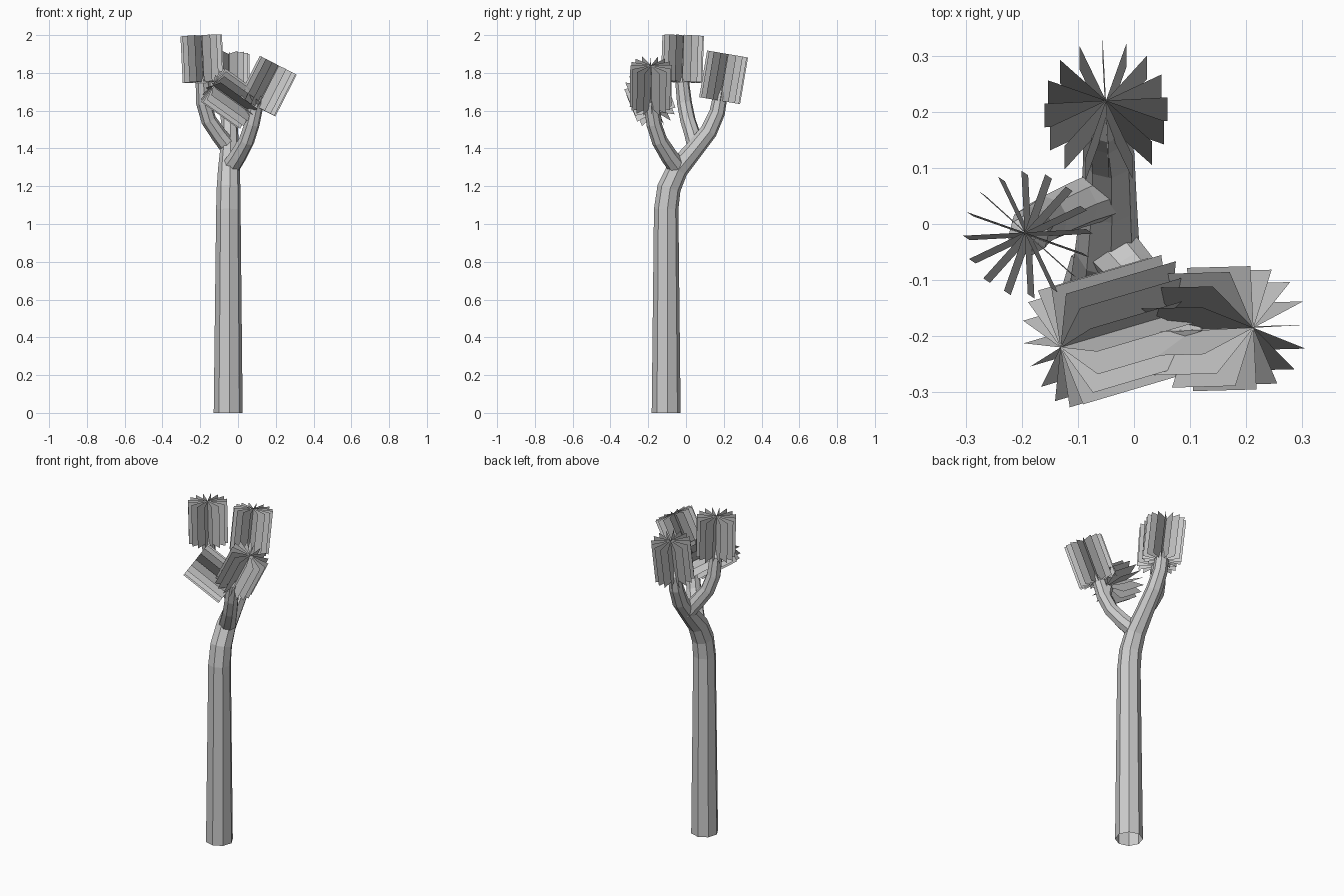
import bpy, bmesh, math
from mathutils import Vector, Quaternion

if "Cube" in bpy.data.objects:
    bpy.data.objects.remove(bpy.data.objects["Cube"])

Z = Vector((0, 0, 1))


def finish(bm, name):
    me = bpy.data.meshes.new(name)
    bm.to_mesh(me)
    bm.free()
    ob = bpy.data.objects.new(name, me)
    bpy.context.collection.objects.link(ob)
    return ob


# Eight-sided tube along points (x, y, z, radius); tip closes to a point if given
def limb(name, pts, tip=None, sides=8):
    bm = bmesh.new()
    cs = [Vector(p[:3]) for p in pts]
    q, prev, rings = Quaternion(), Z.copy(), []
    for i, c in enumerate(cs):
        d = (cs[min(i + 1, len(cs) - 1)] - cs[max(i - 1, 0)]).normalized()
        if i == 0 and c.z == 0:
            d = Z.copy()
        q = prev.rotation_difference(d) @ q
        prev = d
        ring = []
        for k in range(sides):
            a = 2 * math.pi * k / sides + 0.1
            ring.append(bm.verts.new(c + q @ Vector((math.cos(a), math.sin(a), 0)) * pts[i][3]))
        rings.append(ring)
    for r, s in zip(rings, rings[1:]):
        for k in range(sides):
            j = (k + 1) % sides
            bm.faces.new((r[k], r[j], s[j], s[k]))
    if tip:
        t = bm.verts.new(tip)
        for k in range(sides):
            bm.faces.new((rings[-1][k], rings[-1][(k + 1) % sides], t))
    return finish(bm, name)


# Tuft of sixteen flat leaf cards radiating from an axis
def tuft(name, bottom, top, radius=0.11, count=16, phase=3):
    bm = bmesh.new()
    b, t = Vector(bottom), Vector(top)
    q = Z.rotation_difference((t - b).normalized())
    for k in range(count):
        a = math.radians(phase) + 2 * math.pi * k / count
        o = q @ Vector((math.cos(a), math.sin(a), 0)) * radius
        bm.faces.new([bm.verts.new(v) for v in (b, b + o, t + o, t)])
    return finish(bm, name)


# Trunk running into the back branch
limb("trunk", [(-0.052, -0.105, 0, 0.077), (-0.051, -0.105, 1.08, 0.065),
               (-0.050, -0.09, 1.19, 0.063), (-0.048, -0.045, 1.29, 0.058),
               (-0.045, 0.04, 1.39, 0.050), (-0.045, 0.12, 1.49, 0.046),
               (-0.05, 0.165, 1.59, 0.042), (-0.05, 0.182, 1.68, 0.038)],
     tip=(-0.05, 0.19, 1.73))

# Left branch
limb("left_branch", [(-0.045, 0.055, 1.40, 0.046), (-0.10, 0.035, 1.47, 0.043),
                     (-0.155, 0.01, 1.55, 0.041), (-0.182, -0.008, 1.64, 0.040),
                     (-0.188, -0.02, 1.75, 0.037)],
     tip=(-0.19, -0.02, 1.79))

# Front right branch
limb("right_branch", [(-0.04, -0.045, 1.30, 0.05), (0.0, -0.09, 1.36, 0.046),
                      (0.045, -0.14, 1.44, 0.042), (0.075, -0.17, 1.53, 0.040),
                      (0.10, -0.188, 1.64, 0.037)],
     tip=(0.12, -0.188, 1.68))

# Short twig carrying the front tuft
limb("front_twig", [(0.055, -0.15, 1.46, 0.036), (0.07, -0.162, 1.53, 0.034),
                    (0.055, -0.165, 1.59, 0.032)],
     tip=(0.02, -0.175, 1.62))

# Leaf tufts
tuft("left_leaves", (-0.183, -0.023, 1.752), (-0.195, -0.015, 1.998))
tuft("back_leaves", (-0.05, 0.178, 1.653), (-0.05, 0.22, 1.90))
tuft("right_leaves", (0.10, -0.188, 1.62), (0.213, -0.185, 1.84))
tuft("front_leaves", (0.065, -0.162, 1.595), (-0.131, -0.22, 1.735))
